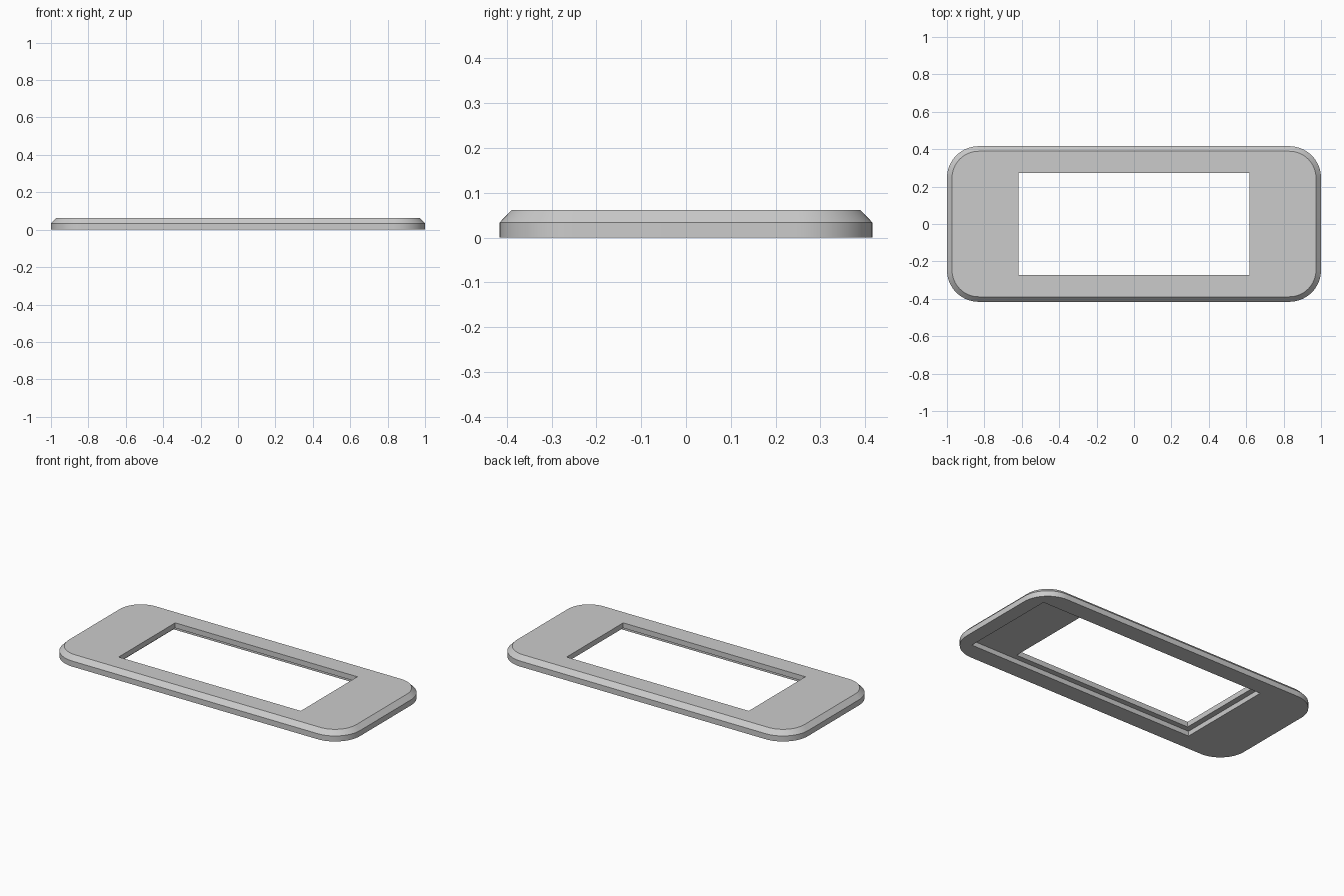
import bpy, bmesh, math
from mathutils import Vector

cube = bpy.data.objects.get("Cube")
if cube:
    bpy.data.objects.remove(cube, do_unlink=True)

HALF_X, HALF_Y, RADIUS = 1.0, 0.416, 0.17
HEIGHT, SHOULDER, BEVEL = 0.062, 0.034, 0.027
CEILING = 0.03          # underside of the panel inside the recess
ARC_STEPS = 16

grey = bpy.data.materials.new("plain grey")
grey.use_nodes = True
grey.diffuse_color = (0.6, 0.6, 0.6, 1)
grey.node_tree.nodes["Principled BSDF"].inputs["Base Color"].default_value = grey.diffuse_color


def rounded_outline(inset, z):
    """Rounded rectangle, pulled in by inset, at height z."""
    points = []
    r = RADIUS - inset
    for q, (sx, sy) in enumerate([(1, 1), (-1, 1), (-1, -1), (1, -1)]):
        for i in range(ARC_STEPS + 1):
            a = (q + i / ARC_STEPS) * math.pi / 2
            points.append((sx * (HALF_X - RADIUS) + r * math.cos(a),
                           sy * (HALF_Y - RADIUS) + r * math.sin(a), z))
    return points


def add_object(name, bm):
    mesh = bpy.data.meshes.new(name)
    bmesh.ops.recalc_face_normals(bm, faces=bm.faces)
    bm.to_mesh(mesh)
    bm.free()
    mesh.materials.append(grey)
    obj = bpy.data.objects.new(name, mesh)
    bpy.context.collection.objects.link(obj)
    return obj


def box(name, low, high):
    bm = bmesh.new()
    bmesh.ops.create_cube(bm, size=1)
    low, high = Vector(low), Vector(high)
    for v in bm.verts:
        v.co = (low + high) / 2 + v.co * (high - low)
    return add_object(name, bm)


# Plate with rounded corners and a sloped upper rim
bm = bmesh.new()
rings = [[bm.verts.new(p) for p in rounded_outline(inset, z)]
         for inset, z in ((0, 0), (0, SHOULDER), (BEVEL, HEIGHT))]
for lower, upper in zip(rings, rings[1:]):
    for i in range(len(lower)):
        j = (i + 1) % len(lower)
        bm.faces.new((lower[i], lower[j], upper[j], upper[i]))
bm.faces.new(rings[0])
bm.faces.new(rings[-1])
bezel = add_object("bezel_frame", bm)

# Window opening, and the off-centre recess on the underside
cutters = [
    box("window_cutter", (-0.617, -0.274, -0.1), (0.617, 0.274, 0.2)),
    box("recess_cutter", (-0.652, -0.308, -0.1), (0.912, 0.308, CEILING)),
]
bpy.ops.object.select_all(action='DESELECT')
bezel.select_set(True)
bpy.context.view_layer.objects.active = bezel
for cutter in cutters:
    cutter.hide_render = True
    cut = bezel.modifiers.new(cutter.name, 'BOOLEAN')
    cut.operation = 'DIFFERENCE'
    cut.solver = 'EXACT'
    cut.object = cutter
    bpy.ops.object.modifier_apply(modifier=cut.name)
    bpy.data.objects.remove(cutter, do_unlink=True)

# Smooth round corners, crisp edges
bpy.ops.object.shade_smooth_by_angle(angle=math.radians(30))
